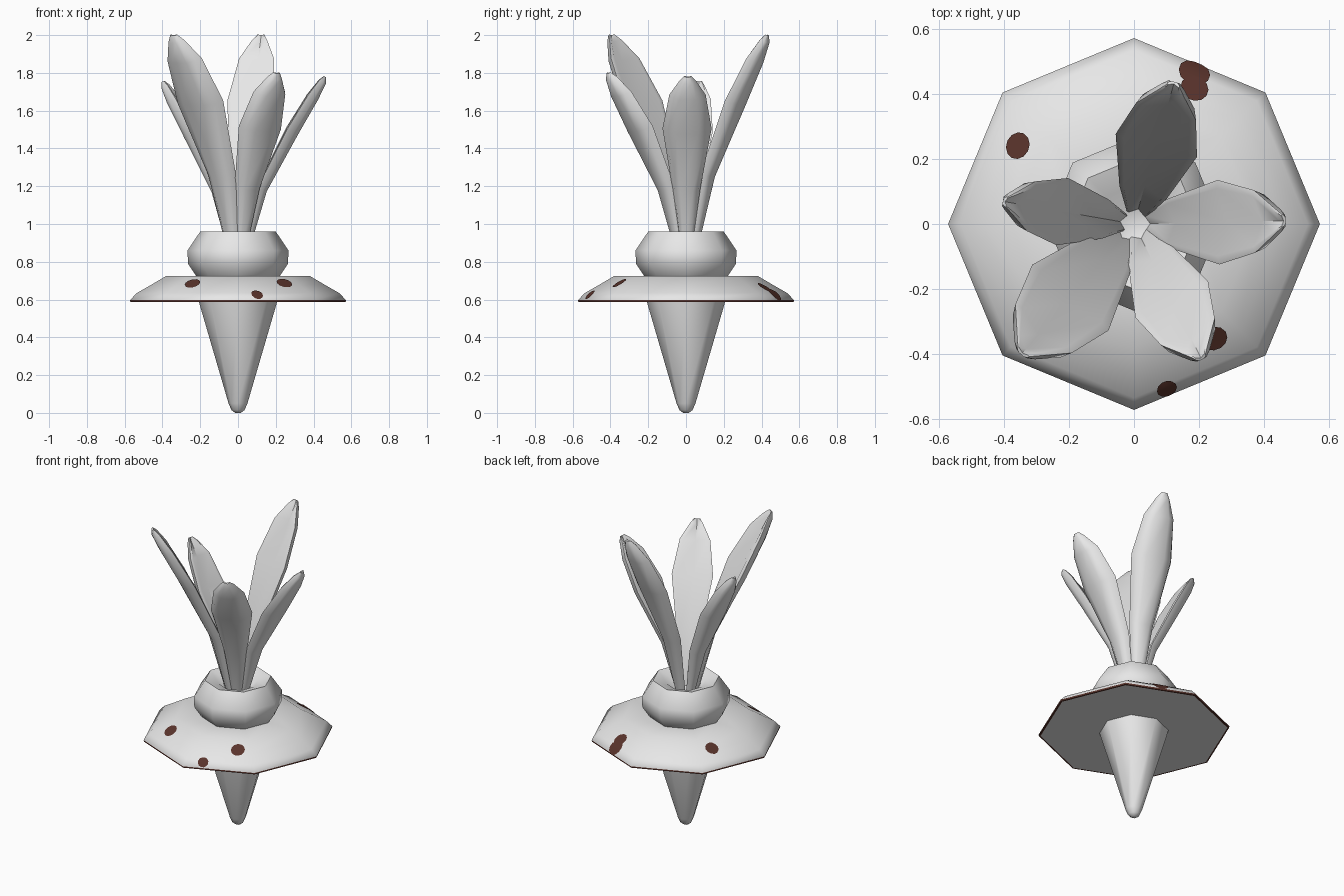
import bpy, bmesh, math
from mathutils import Vector

cube = bpy.data.objects.get("Cube")
if cube:
    bpy.data.objects.remove(cube, do_unlink=True)


def make_material(name, colour):
    mat = bpy.data.materials.new(name)
    mat.use_nodes = True
    mat.diffuse_color = colour
    mat.node_tree.nodes["Principled BSDF"].inputs["Base Color"].default_value = colour
    return mat


GREY = make_material("pale grey", (0.8, 0.8, 0.8, 1))
BROWN = make_material("dark brown", (0.1, 0.033, 0.024, 1))


def finish(name, bm, mats, angle=60):
    """Turn a bmesh into a named, smoothly shaded object."""
    bmesh.ops.recalc_face_normals(bm, faces=bm.faces)
    mesh = bpy.data.meshes.new(name)
    bm.to_mesh(mesh)
    bm.free()
    for mat in mats:
        mesh.materials.append(mat)
    obj = bpy.data.objects.new(name, mesh)
    bpy.context.collection.objects.link(obj)
    bpy.ops.object.select_all(action='DESELECT')
    obj.select_set(True)
    bpy.context.view_layer.objects.active = obj
    bpy.ops.object.shade_smooth_by_angle(angle=math.radians(angle))
    return obj


def skin(rings):
    """Join equal rings of points into a closed, capped solid."""
    bm = bmesh.new()
    loops = [[bm.verts.new(p) for p in ring] for ring in rings]
    n = len(loops[0])
    for a, b in zip(loops, loops[1:]):
        for i in range(n):
            j = (i + 1) % n
            bm.faces.new((a[i], a[j], b[j], b[i]))
    bm.faces.new(loops[0])
    bm.faces.new(loops[-1])
    return bm


def lathe(profile, sides=8):
    turns = [i * math.tau / sides for i in range(sides)]
    return skin([[(r * math.cos(a), r * math.sin(a), z) for a in turns]
                 for r, z in profile])


# Root: tapered cone with a blunt tip
root = lathe([(0.015, 0), (0.035, 0.015), (0.05, 0.05), (0.207, 0.587), (0.21, 0.62)])
finish("root", root, [GREY])

# Saucer: octagonal disc with a brown band round its lower rim
bm = lathe([(0.2, 0.587), (0.56, 0.587), (0.57, 0.587), (0.572, 0.597),
            (0.535, 0.635), (0.465, 0.675), (0.38, 0.725), (0.2, 0.725)])
for face in bm.faces:
    c = face.calc_center_median()
    if c.z < 0.595 and c.xy.length > 0.5:
        face.material_index = 1
saucer = finish("saucer", bm, [GREY, BROWN])

# Bulb: rounded crown with a dimple on top
bulb = lathe([(0.21, 0.71), (0.225, 0.73), (0.265, 0.79), (0.267, 0.86),
              (0.2, 0.96), (0.12, 0.935), (0.06, 0.89)])
finish("bulb", bulb, [GREY])


# Leaves: cupped blades leaning outwards
def leaf(name, tip, half_width):
    tip = Vector(tip)
    reach = tip.xy.length
    out = Vector((tip.x, tip.y, 0)).normalized()
    side = Vector((-out.y, out.x, 0))
    base = 0.88
    lean = math.atan2(reach, tip.z - base)
    inward = Vector((0, 0, math.sin(lean))) - out * math.cos(lean)
    rings = []
    # height share, reach share, width share, depth share
    for h, r, w, d in [(0, 0.1, 0.25, 0.5), (0.34, 0.27, 0.58, 0.8), (0.68, 0.61, 1, 1),
                       (0.88, 0.84, 0.74, 0.9), (0.97, 0.95, 0.32, 0.6), (1, 0.98, 0.15, 0.2)]:
        centre = out * reach * r + Vector((0, 0, base + (tip.z - base) * h))
        section = [(-1, 0.03), (-0.85, -0.01), (-0.45, -0.035), (0.45, -0.035),
                   (0.85, -0.01), (1, 0.03), (0.8, 0.035), (0, 0.0), (-0.8, 0.035)]
        rings.append([centre + side * u * w * half_width + inward * v * d
                      for u, v in section])
    finish(name, skin(rings), [GREY], 50)


leaf("back_leaf", (0.125, 0.44, 2.0), 0.13)
leaf("left_leaf", (0.47, 0.01, 1.78), 0.13)
leaf("front_left_leaf", (0.21, -0.42, 1.8), 0.125)
leaf("front_right_leaf", (-0.35, -0.405, 2.0), 0.155)
leaf("right_leaf", (-0.405, 0.07, 1.755), 0.105)


# Spots: thin patches lying on the saucer
def spot(name, x, y, radius):
    hit, centre, normal, _ = saucer.ray_cast(Vector((x, y, 1)), Vector((0, 0, -1)))
    u = normal.cross(Vector((1, 0, 0))).normalized()
    v = normal.cross(u)
    bm = bmesh.new()
    rings = []
    for share in (0.5, 1):
        ring = []
        for i in range(12):
            a = i * math.tau / 12
            p = centre + (u * math.cos(a) + v * math.sin(a)) * radius * share
            _, near, n, _ = saucer.closest_point_on_mesh(p)
            ring.append(bm.verts.new(near + n * 0.005))
        rings.append(ring)
    bm.faces.new(rings[0])
    for i in range(12):
        j = (i + 1) % 12
        bm.faces.new((rings[0][i], rings[0][j], rings[1][j], rings[1][i]))
    finish(name, bm, [BROWN])


for name, x, y, radius in [("spot_front_left", 0.245, -0.35, 0.042),
                           ("spot_front_right", -0.24, -0.355, 0.042),
                           ("spot_front_rim", 0.1, -0.505, 0.032),
                           ("spot_back_right", -0.355, 0.24, 0.042),
                           ("spot_back_inner", 0.185, 0.415, 0.044),
                           ("spot_back_outer", 0.185, 0.465, 0.05)]:
    spot(name, x, y, radius)
